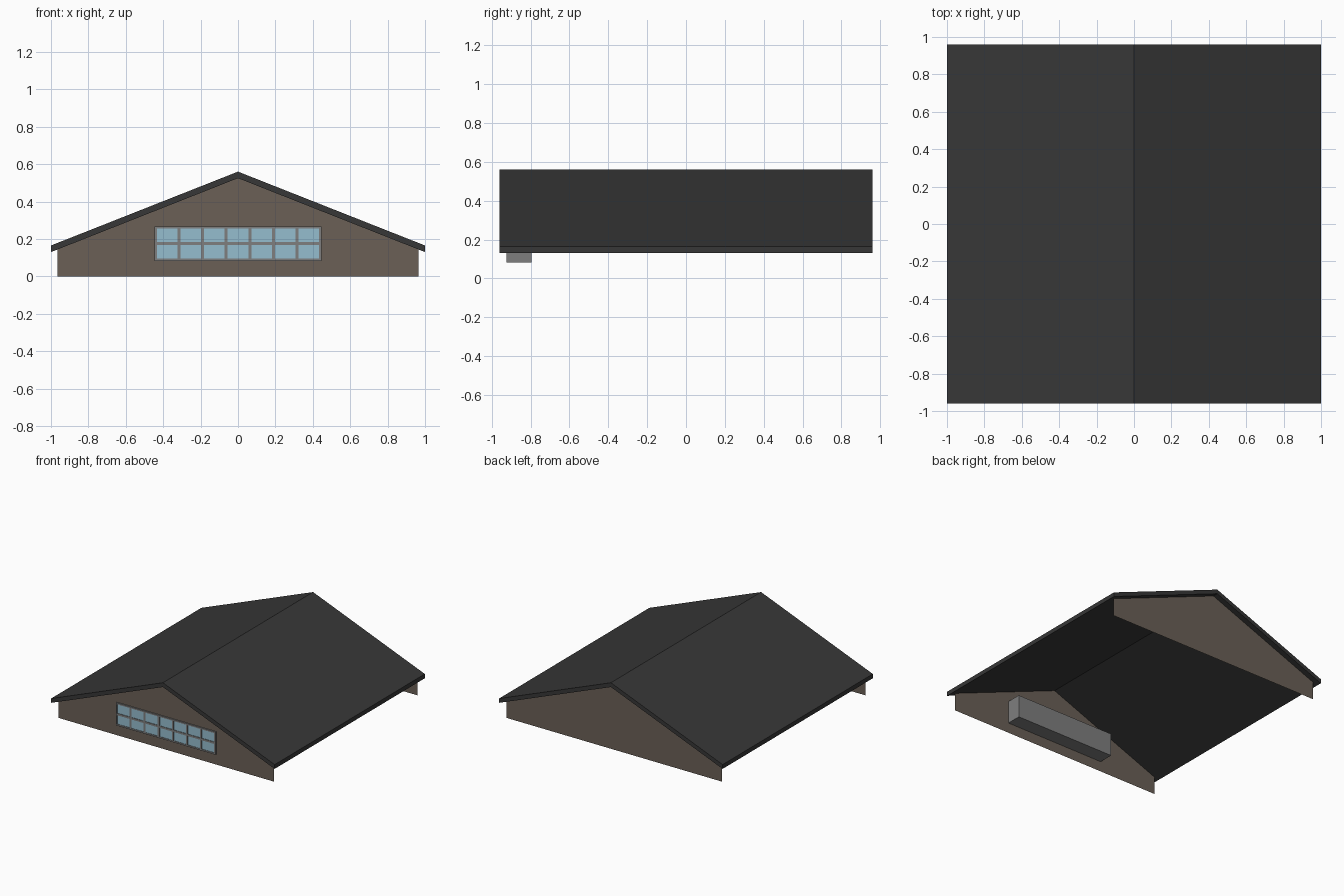
import bpy

cube = bpy.data.objects.get("Cube")
if cube:
    bpy.data.objects.remove(cube, do_unlink=True)


def make_material(name, r, g, b):
    mat = bpy.data.materials.new(name)
    mat.use_nodes = True
    mat.diffuse_color = (r, g, b, 1)
    mat.node_tree.nodes["Principled BSDF"].inputs["Base Color"].default_value = (r, g, b, 1)
    return mat


roof_mat = make_material("charcoal_roof", 0.038, 0.038, 0.038)
wall_mat = make_material("brown_wall", 0.145, 0.117, 0.094)
frame_mat = make_material("grey_frame", 0.21, 0.21, 0.21)
glass_mat = make_material("blue_glass", 0.30, 0.51, 0.62)


def make_object(name, verts, faces, mat):
    mesh = bpy.data.meshes.new(name)
    mesh.from_pydata(verts, [], faces)
    mesh.materials.append(mat)
    obj = bpy.data.objects.new(name, mesh)
    bpy.context.collection.objects.link(obj)
    return obj


def prism(name, profile, y0, y1, mat):
    """Extrude an x-z profile (counter-clockwise from the front) from y0 to y1."""
    n = len(profile)
    verts = [(x, y, z) for y in (y0, y1) for x, z in profile]
    faces = [tuple(range(n)), tuple(reversed(range(n, 2 * n)))]
    faces += [(i, i + n, (i + 1) % n + n, (i + 1) % n) for i in range(n)]
    return make_object(name, verts, faces, mat)


def box(name, x0, x1, y0, y1, z0, z1, mat):
    return prism(name, [(x0, z0), (x1, z0), (x1, z1), (x0, z1)], y0, y1, mat)


# Roof: two slabs meeting at the ridge
EAVE, RIDGE, THICK = 0.13, 0.525, 0.035
prism("roof", [(-1, EAVE), (0, RIDGE), (1, EAVE), (1, EAVE + THICK),
               (0, RIDGE + THICK), (-1, EAVE + THICK)], -0.96, 0.96, roof_mat)

# Gable walls: single sheets set in under the roof ends
WALL_X, WALL_Y = 0.965, 0.915
wall_top = RIDGE - (RIDGE - EAVE) * WALL_X
gable = [(-WALL_X, 0), (WALL_X, 0), (WALL_X, wall_top), (0, RIDGE), (-WALL_X, wall_top)]
for name, y, order in (("front_gable_wall", -WALL_Y, (0, 1, 2, 3, 4)),
                       ("back_gable_wall", WALL_Y, (4, 3, 2, 1, 0))):
    make_object(name, [(x, y, z) for x, z in gable], [order], wall_mat)

# Window: deep casing, glass sheet and raised bars
W, Z0, Z1, FRONT = 0.446, 0.083, 0.267, -0.925
mid = (Z0 + Z1) / 2
box("window_casing", -W, W, -0.914, -0.795, Z0, Z1, frame_mat)
box("window_glass", -W + 0.005, W - 0.005, -0.921, -0.914, Z0 + 0.005, Z1 - 0.005, glass_mat)

PITCH, BAR = 0.126, 0.008
for i in range(6):
    x = (i - 2.5) * PITCH
    box("window_upright", x - BAR, x + BAR, FRONT, -0.914, Z0, Z1, frame_mat)
for side in (-1, 1):
    a, b = sorted((side * W, side * (W - 0.012)))
    box("window_frame_side", a, b, FRONT, -0.914, Z0, Z1, frame_mat)
for name, a, b in (("window_sill", Z0, Z0 + 0.012), ("window_crossbar", mid - BAR, mid + BAR),
                   ("window_head", Z1 - 0.012, Z1)):
    box(name, -W, W, FRONT, -0.914, a, b, frame_mat)
